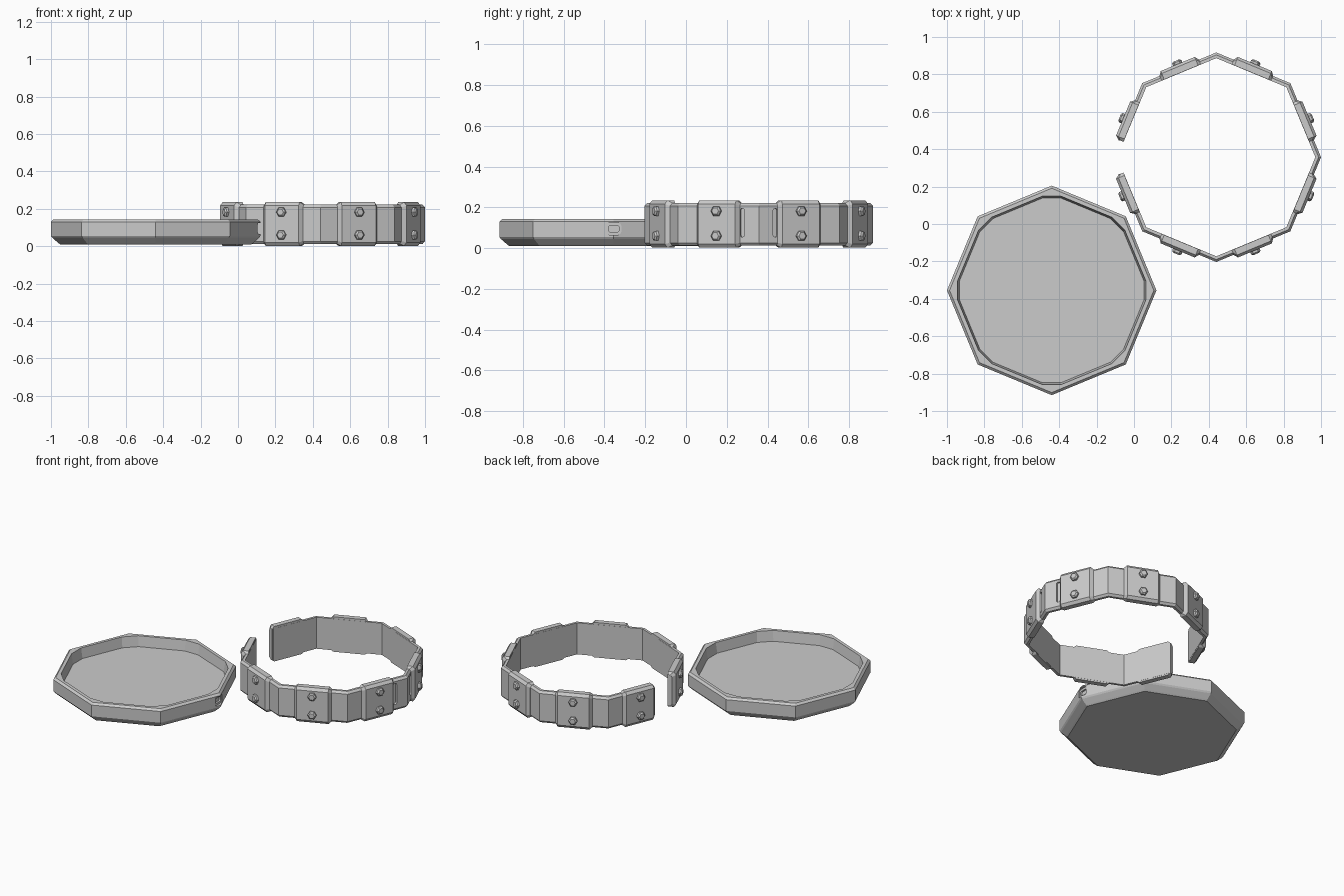
import bpy, bmesh, math
from mathutils import Matrix, Vector

if "Cube" in bpy.data.objects:
    bpy.data.objects.remove(bpy.data.objects["Cube"])

grey = bpy.data.materials.new("mid_grey")
grey.diffuse_color = (0.6, 0.6, 0.6, 1)
grey.use_nodes = True
grey.node_tree.nodes["Principled BSDF"].inputs["Base Color"].default_value = grey.diffuse_color

TRAY = Vector((-0.44, -0.355, 0))
BAND = Vector((0.44, 0.357, 0))
C8 = math.cos(math.pi / 8)
APO = 0.56 * C8                      # distance from centre to a flat of the octagon


def finish(name, bm):
    bmesh.ops.recalc_face_normals(bm, faces=bm.faces)
    me = bpy.data.meshes.new(name)
    bm.to_mesh(me)
    bm.free()
    me.materials.append(grey)
    ob = bpy.data.objects.new(name, me)
    bpy.context.collection.objects.link(ob)
    return ob


def loft(name, loops, matrix=Matrix()):
    """Closed solid through loops of equal point count."""
    bm = bmesh.new()
    rings = [[bm.verts.new(matrix @ Vector(p)) for p in loop] for loop in loops]
    n = len(rings[0])
    for a, b in zip(rings, rings[1:]):
        for i in range(n):
            j = (i + 1) % n
            bm.faces.new((a[i], a[j], b[j], b[i]))
    bm.faces.new(rings[0][::-1])
    bm.faces.new(rings[-1])
    return finish(name, bm)


def cut(ob, cutter):
    mod = ob.modifiers.new("cut", 'BOOLEAN')
    mod.operation, mod.solver, mod.object = 'DIFFERENCE', 'EXACT', cutter
    cutter.hide_render = True
    cutter.hide_viewport = True


def octagon(r, z):
    return [(r * math.cos(k * math.pi / 4), r * math.sin(k * math.pi / 4), z)
            for k in range(8)]


def cut_octagon(r, z, half=0.05):
    """Octagon with its corners trimmed off, for the tray recess."""
    pts = []
    for k in range(8):
        rot = Matrix.Rotation(k * math.pi / 4, 3, 'Z')
        x = r - half * math.tan(math.pi / 8)
        pts += [tuple(rot @ Vector((x, s * half, z))) for s in (-1, 1)]
    return pts


def slot_loop(hy, hz, x, r, steps=4):
    """Rounded rectangle in the yz plane at depth x."""
    pts = []
    for q, (sy, sz) in enumerate(((1, 1), (-1, 1), (-1, -1), (1, -1))):
        for s in range(steps + 1):
            a = (q + s / steps) * math.pi / 2
            pts.append((x, sy * (hy - r) + r * math.cos(a), sz * (hz - r) + r * math.sin(a)))
    return pts


# Tray: octagonal dish with bevelled rim and underside
profile = [(0.512, 0.01), (0.522, 0.018), (0.553, 0.045), (0.56, 0.055),
           (0.56, 0.13), (0.546, 0.143)]
tray = loft("tray", [octagon(r, z) for r, z in profile], Matrix.Translation(TRAY))
recess = loft("recess_cutter", [cut_octagon(0.514, 0.075), cut_octagon(0.527, 0.16)],
              Matrix.Translation(TRAY))
cut(tray, recess)

# Port in the right-hand corner of the tray: wide pocket, then a narrow hole
port_at = Matrix.Translation(TRAY + Vector((0, 0, 0.095)))
for name, hy, hz, depth in (("port_pocket_cutter", 0.038, 0.03, 0.542),
                            ("port_hole_cutter", 0.026, 0.016, 0.53)):
    cut(tray, loft(name, [slot_loop(hy, hz, depth, hz * 0.6),
                          slot_loop(hy, hz, 0.6, hz * 0.6)], port_at))

# Band: bevelled section swept round an octagon with a gap on the left
section = [(APO - 0.028, 0.012), (APO - 0.012, 0.012), (APO, 0.026),
           (APO, 0.208), (APO - 0.012, 0.222), (APO - 0.028, 0.222)]
GAP = 0.09


def gap_end(side):
    n = math.radians(157.5)
    return [((a - GAP * math.sin(n)) / math.cos(n), side * GAP, z) for a, z in section]


loops = [gap_end(1)]
for deg in range(135, -136, -45):
    t = math.radians(deg)
    loops.append([(a / C8 * math.cos(t), a / C8 * math.sin(t), z) for a, z in section])
loops.append(gap_end(-1))
band = loft("band", loops, Matrix.Translation(BAND))

# Raised plate with two hexagonal studs on every flat
for k in range(8):
    face = Matrix.Translation(BAND) @ Matrix.Rotation(math.radians(22.5 + 45 * k), 4, 'Z')
    top = [(APO - 0.027, 0.002), (APO + 0.008, 0.002), (APO + 0.022, 0.02),
           (APO + 0.022, 0.217), (APO + 0.008, 0.235), (APO - 0.027, 0.235)]
    base = [(APO - 0.027, 0.013), (APO - 0.011, 0.013), (APO + 0.001, 0.027),
            (APO + 0.001, 0.207), (APO - 0.011, 0.221), (APO - 0.027, 0.221)]
    loft(f"plate_{k}", [[(x, y, z) for x, z in sec] for y, sec in
                        ((-0.114, base), (-0.098, top), (0.098, top), (0.114, base))], face)
    for z in (0.06, 0.182):
        hexes = [[(x, r * math.cos(i * math.pi / 3), z + r * math.sin(i * math.pi / 3))
                  for i in range(6)]
                 for x, r in ((APO + 0.015, 0.027), (APO + 0.034, 0.027), (APO + 0.042, 0.018))]
        loft(f"stud_{k}_{'low' if z < 0.1 else 'high'}", hexes, face)

# Two upright slots either side of the right-hand corner
for s in (-1, 1):
    face = (Matrix.Translation(BAND + Vector((0, 0, 0.125)))
            @ Matrix.Rotation(math.radians(22.5 * s), 4, 'Z')
            @ Matrix.Translation((0, -s * 0.126, 0)))
    cutter = loft("slot_cutter", [slot_loop(0.012, 0.07, APO - 0.014, 0.011),
                                  slot_loop(0.012, 0.07, APO + 0.03, 0.011)], face)
    cut(band, cutter)
    for ob in [o for o in bpy.data.objects if o.name == f"plate_{0 if s > 0 else 7}"]:
        cut(ob, cutter)
